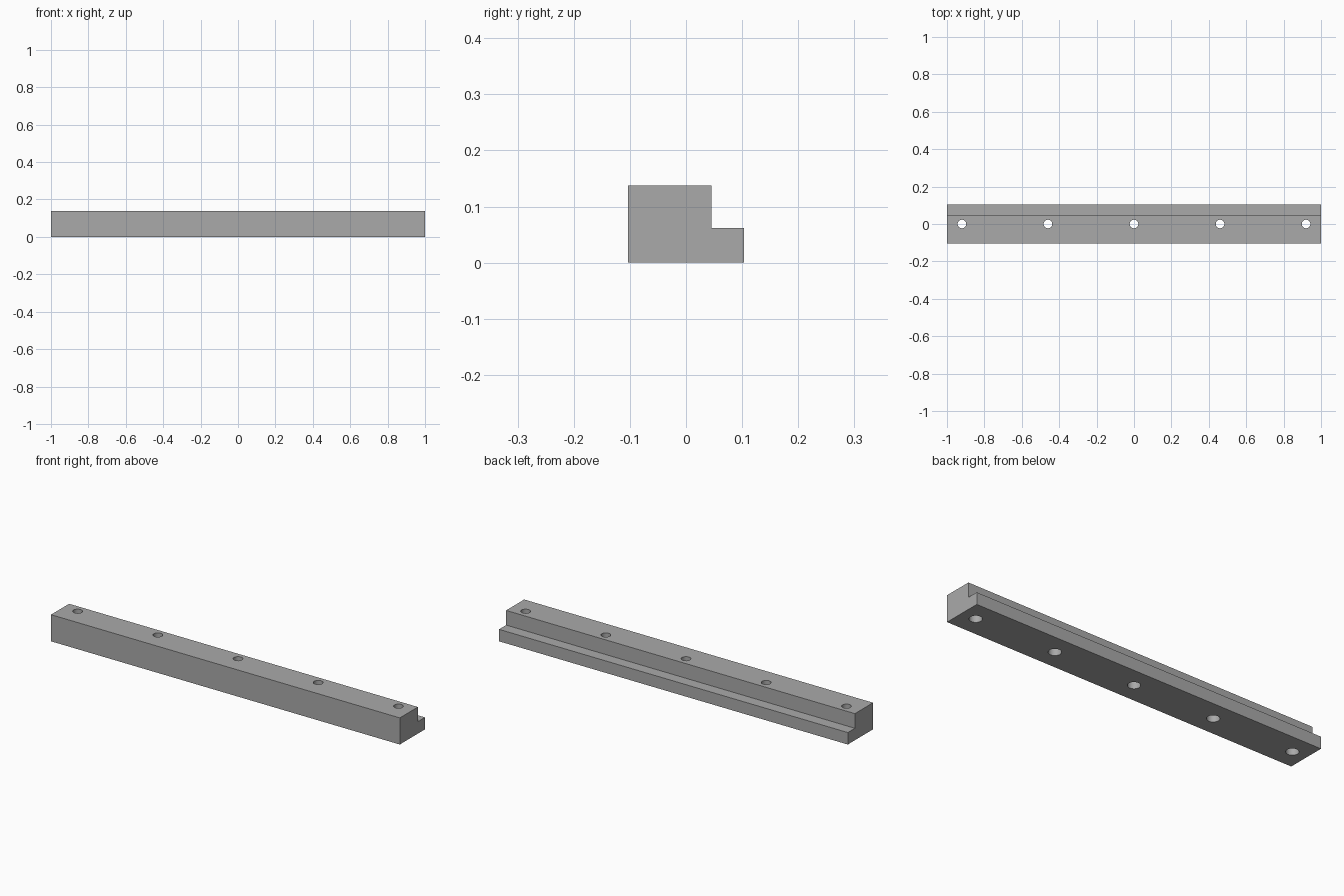
import bpy, bmesh
from mathutils import Matrix

cube = bpy.data.objects.get("Cube")
if cube:
    bpy.data.objects.remove(cube, do_unlink=True)

HALF_LENGTH = 1.0
HOLE_SPACING = 0.46
HEIGHT = 0.138
BORE_RADIUS, RELIEF_RADIUS, RELIEF_DEPTH = 0.023, 0.03, 0.07

steel = bpy.data.materials.new("plain_grey_steel")
steel.use_nodes = True
grey = (0.4, 0.4, 0.4, 1)
steel.diffuse_color = grey
steel.node_tree.nodes["Principled BSDF"].inputs["Base Color"].default_value = grey


def make_object(name, bm):
    bmesh.ops.recalc_face_normals(bm, faces=bm.faces)
    mesh = bpy.data.meshes.new(name)
    bm.to_mesh(mesh)
    bm.free()
    mesh.materials.append(steel)
    obj = bpy.data.objects.new(name, mesh)
    bpy.context.collection.objects.link(obj)
    return obj


# Stepped bar: L-shaped section pushed along its length
profile = [(-0.103, 0), (0.103, 0), (0.103, 0.062),
           (0.045, 0.062), (0.045, HEIGHT), (-0.103, HEIGHT)]
bm = bmesh.new()
section = bm.faces.new([bm.verts.new((-HALF_LENGTH, y, z)) for y, z in profile])
pushed = bmesh.ops.extrude_face_region(bm, geom=[section], use_keep_orig=True)
end_verts = [g for g in pushed["geom"] if isinstance(g, bmesh.types.BMVert)]
bmesh.ops.translate(bm, verts=end_verts, vec=(2 * HALF_LENGTH, 0, 0))
rail = make_object("stepped_rail", bm)


# Row of vertical cylinders used to drill the bar
def drill(name, radius, bottom, top):
    bm = bmesh.new()
    for i in range(-2, 3):
        place = Matrix.Translation((i * HOLE_SPACING, 0, (bottom + top) / 2))
        bmesh.ops.create_cone(bm, cap_ends=True, segments=48, radius1=radius,
                              radius2=radius, depth=top - bottom, matrix=place)
    cutter = make_object(name, bm)
    cutter.hide_render = True
    cut = rail.modifiers.new(name, "BOOLEAN")
    cut.operation = "DIFFERENCE"
    cut.solver = "EXACT"
    cut.object = cutter
    bpy.ops.object.modifier_apply(modifier=cut.name)
    bpy.data.objects.remove(cutter, do_unlink=True)


bpy.ops.object.select_all(action="DESELECT")
rail.select_set(True)
bpy.context.view_layer.objects.active = rail

# Narrow through bores, then wider relief holes from below
drill("bolt_bores", BORE_RADIUS, -0.1, HEIGHT + 0.1)
drill("relief_holes", RELIEF_RADIUS, -0.1, RELIEF_DEPTH)

bpy.ops.object.shade_smooth_by_angle()
